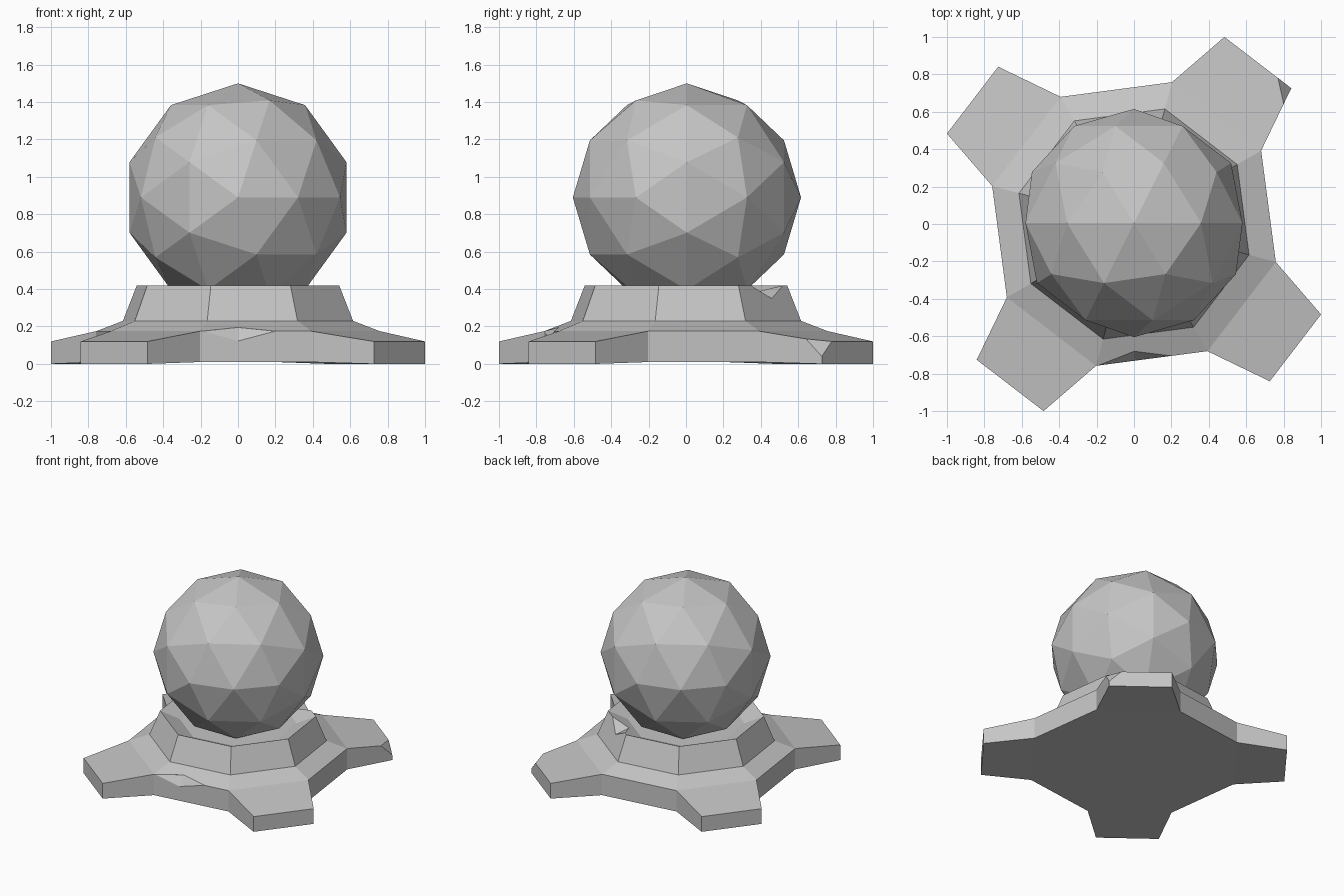
import bpy, bmesh
from math import cos, sin, radians, pi
from mathutils import Vector

cube = bpy.data.objects.get("Cube")
if cube:
    bpy.data.objects.remove(cube)

stone = bpy.data.materials.new("plain grey")
stone.use_nodes = True
GREY = (0.56, 0.56, 0.56, 1)
stone.diffuse_color = GREY
stone.node_tree.nodes["Principled BSDF"].inputs["Base Color"].default_value = GREY


def finish(bm, name):
    bmesh.ops.recalc_face_normals(bm, faces=bm.faces[:])
    mesh = bpy.data.meshes.new(name)
    bm.to_mesh(mesh)
    bm.free()
    mesh.materials.append(stone)
    obj = bpy.data.objects.new(name, mesh)
    bpy.context.collection.objects.link(obj)
    return obj


def polar(radius, degrees, z):
    a = radians(degrees)
    return Vector((radius * cos(a), radius * sin(a), z))


# Faceted ball, its pole turned toward the front
bm = bmesh.new()
bmesh.ops.create_icosphere(bm, subdivisions=2, radius=0.61)
ball = finish(bm, "ball")
ball.rotation_euler.x = pi / 2
ball.location = (0, 0.005, 0.89)

# Octagonal base: sides, sloped flange, collar and shallow socket
SIDES = 8
profile = [(0.785, 0.01), (0.785, 0.175), (0.637, 0.23), (0.56, 0.42), (0.42, 0.36)]
bm = bmesh.new()
rings = [[bm.verts.new(polar(r, 30 + 45 * i, z)) for i in range(SIDES)] for r, z in profile]
bm.faces.new(rings[0])
bm.faces.new(rings[-1])
for level, (low, high) in enumerate(zip(rings, rings[1:])):
    for i in range(SIDES):
        j = (i + 1) % SIDES
        if level == 0 and i % 2 == 0:
            # Tapered foot on every other side
            mid = 52.5 + 45 * i
            root = [low[i], low[j], high[j], high[i]]
            tip = [bm.verts.new(polar(1.111, mid + d, z))
                   for d, z in ((-11.7, 0), (11.7, 0), (11.7, 0.12), (-11.7, 0.12))]
            for k in range(4):
                n = (k + 1) % 4
                bm.faces.new((root[k], root[n], tip[n], tip[k]))
            bm.faces.new(tip)
        else:
            bm.faces.new((low[i], low[j], high[j], high[i]))
base = finish(bm, "footed_base")


# Small chips broken from the edges
def chip(points, apex):
    cutter_bm = bmesh.new()
    for p in points + [apex]:
        cutter_bm.verts.new(p)
    bmesh.ops.convex_hull(cutter_bm, input=cutter_bm.verts[:])
    cutter = finish(cutter_bm, "chip_cutter")
    cutter.hide_render = True
    mod = base.modifiers.new("chip", "BOOLEAN")
    mod.operation = "DIFFERENCE"
    mod.solver = "EXACT"
    mod.object = cutter
    bpy.context.view_layer.objects.active = base
    bpy.ops.object.modifier_apply(modifier=mod.name)
    bpy.data.objects.remove(cutter)


# Front flange edge, rear left foot corner, rear left collar rim
chip([(-0.19, -0.756, 0.175), (0.2, -0.705, 0.175), (0, -0.68, 0.195), (0, -0.73, 0.12)],
     (0, -0.85, 0.3))
chip([(0.77, 0.78, 0.12), (0.8, 0.64, 0.135), (0.841, 0.726, 0.04)], (0.88, 0.735, 0.16))
chip([(0.4, 0.345, 0.42), (0.17, 0.52, 0.42), (0.235, 0.366, 0.385), (0.295, 0.459, 0.35)],
     (0.32, 0.5, 0.55))
